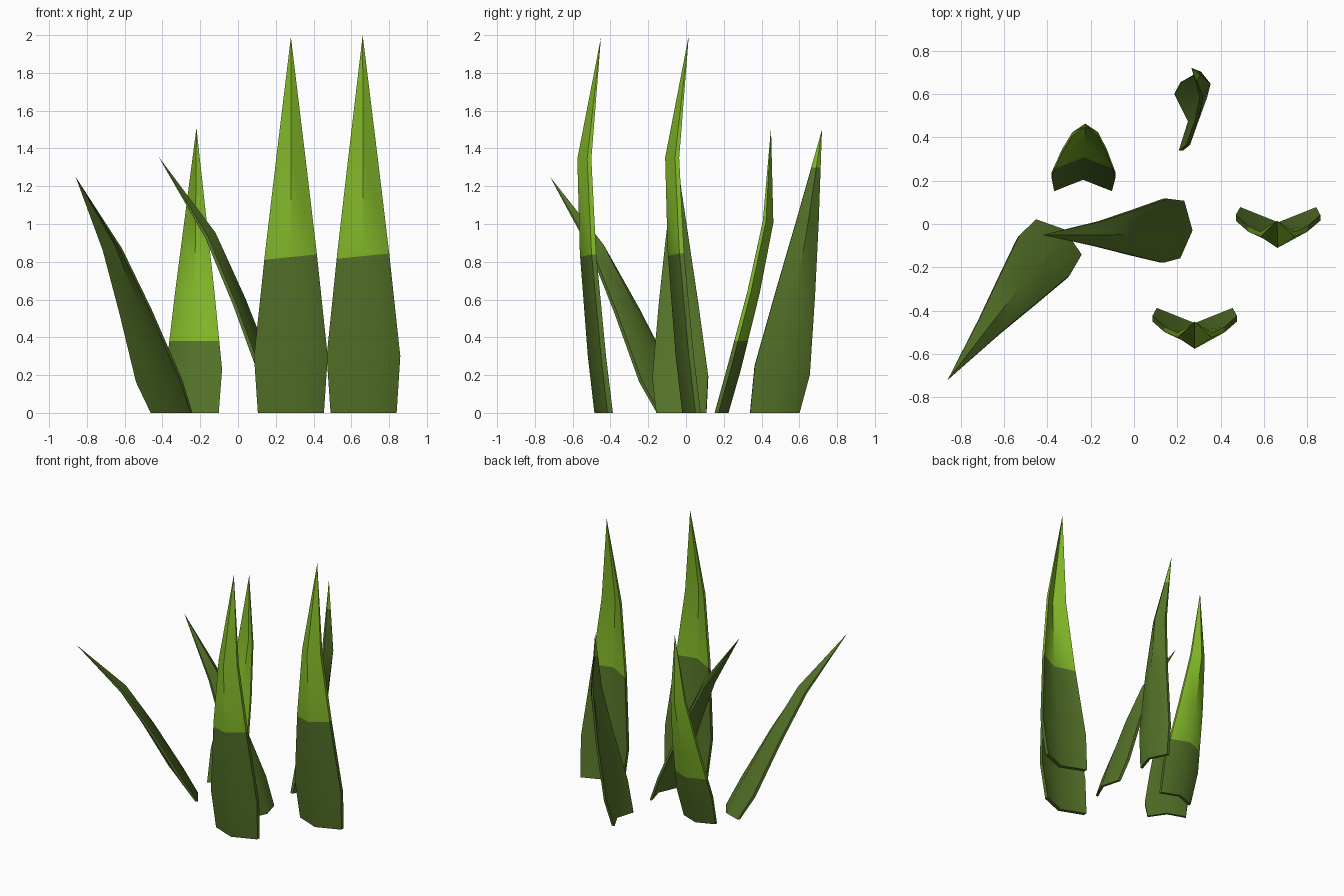
import bpy, bmesh
from mathutils import Vector

if "Cube" in bpy.data.objects:
    bpy.data.objects.remove(bpy.data.objects["Cube"])


def material(name, rgb):
    m = bpy.data.materials.new(name)
    m.diffuse_color = (*rgb, 1)
    m.use_nodes = True
    m.node_tree.nodes["Principled BSDF"].inputs["Base Color"].default_value = m.diffuse_color
    return m


dark = material("dark_green", (0.088, 0.168, 0.021))
light = material("light_green", (0.223, 0.479, 0.022))

# Shared blade profile: (fraction of height, half width, backward bow, fold depth)
STATIONS = [(0, 0.175, 0, 0.07), (0.15, 0.195, 0.04, 0.07),
            (0.425, 0.137, 0.092, 0.062), (0.675, 0.078, 0.114, 0.052)]
THICK = 0.028


def blade(name, base, tip, facing, size, light_from=None, slope=0):
    """V-folded leaf; base is the foot of the ridge, facing points out of the ridge."""
    base, tip = Vector((*base, 0)), Vector(tip)
    axis = (tip - base).normalized()
    out = Vector((*facing, 0))
    out = (out - out.dot(axis) * axis).normalized()
    side = out.cross(axis)

    bm = bmesh.new()
    rings = []
    for t, half, bow, fold in STATIONS:
        spine = base.lerp(tip, t) + out * bow * size
        wall = THICK * (1 - 0.3 * t)
        ring = []
        for u, d in ((-1, fold), (0, 0), (1, fold),
                     (1, fold + wall), (0, wall), (-1, fold + wall)):
            p = spine + (side * u * half - out * d) * size
            if t == 0:
                p.z = 0
            ring.append(bm.verts.new(p))
        rings.append(ring)
    point = bm.verts.new(tip)
    for a, b in zip(rings, rings[1:]):
        for i in range(6):
            j = (i + 1) % 6
            bm.faces.new((a[i], a[j], b[j], b[i]))
    top, foot = rings[-1], rings[0]
    for i in range(6):
        bm.faces.new((top[i], top[(i + 1) % 6], point))
    bm.faces.new((foot[0], foot[1], foot[4], foot[5]))
    bm.faces.new((foot[1], foot[2], foot[3], foot[4]))

    # Light upper part, cut at a height
    if light_from:
        cut = Vector((tip.x, tip.y, light_from))
        normal = Vector((-slope, 0, 1)).normalized()
        bmesh.ops.bisect_plane(bm, geom=bm.verts[:] + bm.edges[:] + bm.faces[:],
                               plane_co=cut, plane_no=normal)
        for f in bm.faces:
            f.material_index = int((f.calc_center_median() - cut).dot(normal) > 0)
    bmesh.ops.recalc_face_normals(bm, faces=bm.faces[:])

    mesh = bpy.data.meshes.new(name)
    bm.to_mesh(mesh)
    bm.free()
    mesh.materials.append(dark)
    mesh.materials.append(light)
    ob = bpy.data.objects.new(name, mesh)
    bpy.context.collection.objects.link(ob)
    bpy.ops.object.select_all(action='DESELECT')
    ob.select_set(True)
    bpy.context.view_layer.objects.active = ob
    bpy.ops.object.shade_smooth_by_angle(angle=0.9)


# Two tall upright blades
blade("tall_blade_right", (0.665, -0.02), (0.66, 0.015, 2.0), (0, -1), 1, 0.83, 0.1)
blade("tall_blade_front", (0.28, -0.485), (0.28, -0.45, 1.99), (0, -1), 1, 0.825, 0.1)
# Shorter blades leaning outward
blade("short_blade_back", (-0.235, 0.225), (-0.22, 0.45, 1.51), (0, 1), 0.76, 0.38)
blade("short_blade_back_right", (0.27, 0.475), (0.265, 0.72, 1.5), (1, 0.08), 0.76, 1.3)
blade("leaning_blade_middle", (0.27, -0.03), (-0.42, -0.05, 1.355), (1, -0.07), 0.76)
blade("leaning_blade_left", (-0.32, -0.025), (-0.86, -0.72, 1.25), (0.61, 0.79), 0.76)
